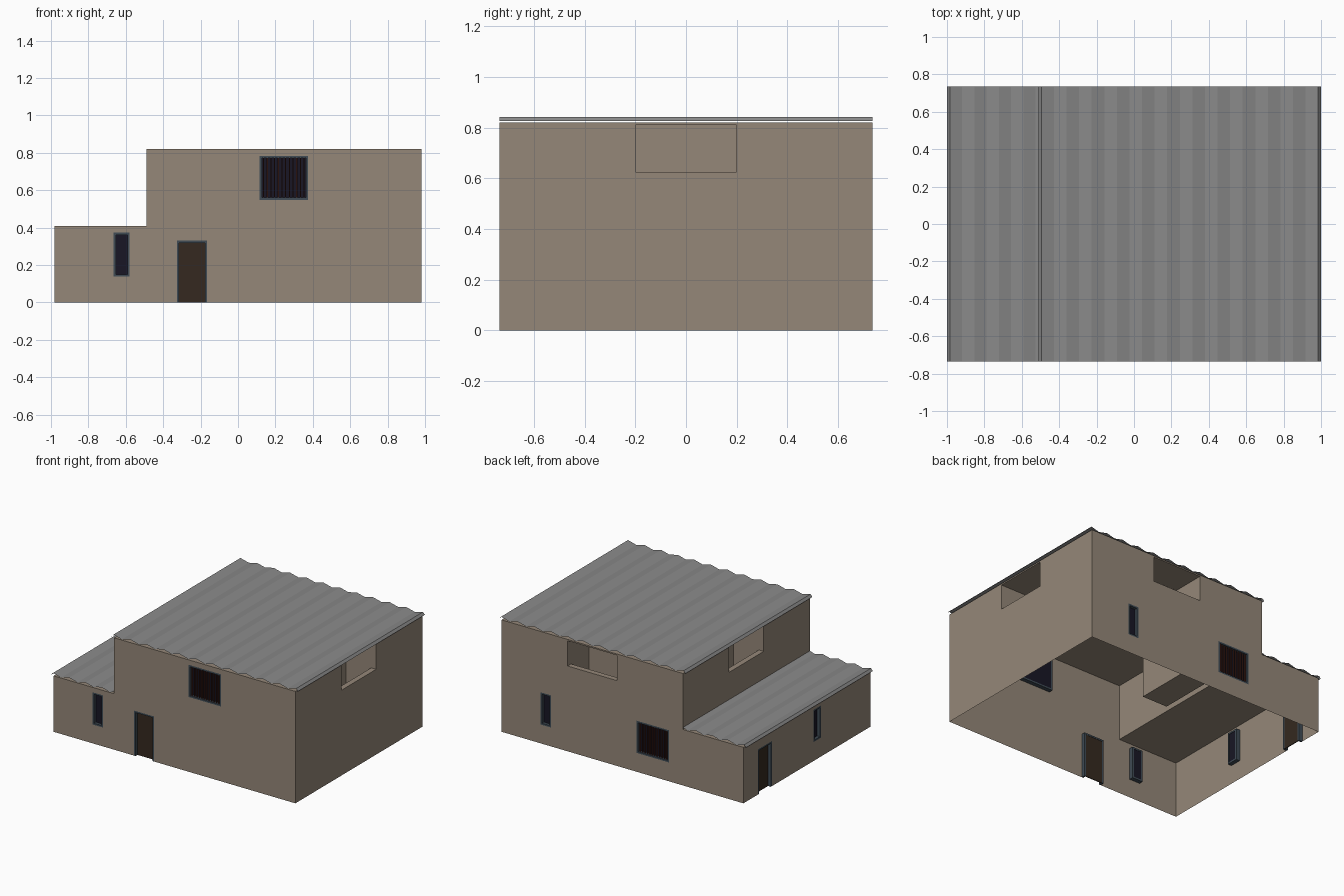
import bpy, bmesh
from mathutils import Vector

if "Cube" in bpy.data.objects:
    bpy.data.objects.remove(bpy.data.objects["Cube"])

X, Y, STEP = 0.98, 0.735, -0.49      # half sizes of the house, position of the step
LOW, HIGH = 0.41, 0.82               # heights of the two flat ceilings


def material(name, rgb):
    m = bpy.data.materials.new(name)
    m.diffuse_color = (*rgb, 1)
    m.use_nodes = True
    m.node_tree.nodes["Principled BSDF"].inputs["Base Color"].default_value = m.diffuse_color
    return m


WALL = material("plaster", (0.30, 0.245, 0.19))
ROOF = material("roof_sheet", (0.25, 0.25, 0.25))
FRAME = material("frame_paint", (0.05, 0.07, 0.09))
GLASS = material("dark_glass", (0.009, 0.008, 0.018))
DOOR = material("dark_wood", (0.035, 0.022, 0.014))
BAR = material("rusty_bars", (0.06, 0.015, 0.01))

# each side: map (along, inward depth, height) to the world
SIDES = {
    "front": lambda u, d, z: Vector((u, -Y + d, z)),
    "back": lambda u, d, z: Vector((u, Y - d, z)),
    "left": lambda u, d, z: Vector((-X + d, u, z)),
    "right": lambda u, d, z: Vector((X - d, u, z)),
    "step": lambda u, d, z: Vector((STEP + d, u, z)),
}


def finish(bm, name, mat):
    bmesh.ops.remove_doubles(bm, verts=bm.verts, dist=1e-5)
    bmesh.ops.recalc_face_normals(bm, faces=bm.faces)
    me = bpy.data.meshes.new(name)
    bm.to_mesh(me)
    bm.free()
    me.materials.append(mat)
    ob = bpy.data.objects.new(name, me)
    bpy.context.collection.objects.link(ob)
    return ob


def quad(bm, *pts):
    bm.faces.new([bm.verts.new(p) for p in pts])


def box(bm, side, u0, u1, d0, d1, z0, z1):
    P = SIDES[side]
    a, b = P(u0, d0, z0), P(u1, d1, z1)
    verts = bmesh.ops.create_cube(bm, size=1)["verts"]
    for v in verts:
        v.co = Vector([(a[i] + b[i]) / 2 + v.co[i] * abs(b[i] - a[i]) for i in range(3)])


def wall(bm, side, u0, u1, z0, z1, holes):
    """Flat wall divided along the openings, leaving them empty."""
    P = SIDES[side]
    us = sorted({u0, u1, *[h[0] for h in holes], *[h[1] for h in holes]})
    zs = sorted({z0, z1, *[h[2] for h in holes], *[h[3] for h in holes]})
    for a, b in zip(us, us[1:]):
        for c, d in zip(zs, zs[1:]):
            u, z = (a + b) / 2, (c + d) / 2
            if not any(h[0] < u < h[1] and h[2] < z < h[3] for h in holes):
                quad(bm, P(a, 0, c), P(b, 0, c), P(b, 0, d), P(a, 0, d))


def rect(centre, width, z0, z1):
    return (centre - width / 2, centre + width / 2, z0, z1)


# openings: kind, side, rectangle
openings = [
    ("small_window", "front", rect(-0.622, 0.086, 0.138, 0.374)),
    ("door", "front", rect(-0.246, 0.162, 0.0, 0.33)),
    ("large_window", "front", rect(0.245, 0.26, 0.548, 0.784)),
    ("small_window", "back", rect(0.622, 0.086, 0.138, 0.374)),
    ("large_window", "back", rect(-0.245, 0.26, 0.138, 0.374)),
    ("small_window", "left", rect(-0.12, 0.086, 0.138, 0.374)),
    ("door", "left", rect(0.487, 0.162, 0.0, 0.33)),
    ("balcony", "right", rect(0, 0.4, 0.625, 0.81)),
    ("balcony", "step", rect(0, 0.4, 0.625, 0.81)),
    ("balcony", "back", rect(0.245, 0.4, 0.625, 0.81)),
]

# walls and flat ceilings
notch = (-X, STEP, LOW, HIGH)
extents = {"front": (-X, X, 0, HIGH), "back": (-X, X, 0, HIGH), "left": (-Y, Y, 0, LOW),
           "right": (-Y, Y, 0, HIGH), "step": (-Y, Y, LOW, HIGH)}
for side, ext in extents.items():
    bm = bmesh.new()
    holes = [r for k, s, r in openings if s == side]
    wall(bm, side, *ext, holes + ([notch] if side in ("front", "back") else []))
    finish(bm, side + "_wall", WALL)
bm = bmesh.new()
for x0, x1, z in ((-X, STEP, LOW), (STEP, X, HIGH)):
    quad(bm, (x0, -Y, z), (x1, -Y, z), (x1, Y, z), (x0, Y, z))
finish(bm, "ceilings", WALL)


def balcony(side, u0, u1, z0, z1, deep=0.245, t=0.04):
    """Recessed balcony: swept section of ceiling, back, floor and parapet plus ends."""
    P = SIDES[side]
    bm = bmesh.new()
    sec = [(0, z1), (deep, z1), (deep, LOW), (t, LOW), (t, z0), (0, z0)]
    for a, b in zip(sec, sec[1:]):
        quad(bm, P(u0, *a), P(u1, *a), P(u1, *b), P(u0, *b))
    for u in (u0, u1):
        quad(bm, *[P(u, *p) for p in sec])
    finish(bm, side + "_balcony", WALL)


def fitting(kind, side, u0, u1, z0, z1, w=0.012, deep=0.03):
    """Frame lining the opening with a recessed pane, and bars on large windows."""
    name = side + "_" + kind
    bm = bmesh.new()
    box(bm, side, u0, u0 + w, 0, deep, z0, z1)
    box(bm, side, u1 - w, u1, 0, deep, z0, z1)
    box(bm, side, u0 + w, u1 - w, 0, deep, z1 - w, z1)
    if kind != "door":
        box(bm, side, u0 + w, u1 - w, 0, deep, z0, z0 + w)
    finish(bm, name + "_frame", FRAME)
    bm = bmesh.new()
    box(bm, side, u0 + w, u1 - w, 0.022, 0.028, z0 if kind == "door" else z0 + w, z1 - w)
    finish(bm, name + "_panel", DOOR if kind == "door" else GLASS)
    if kind == "large_window":
        bm = bmesh.new()
        n = 12
        for i in range(n):
            u = u0 + w + (u1 - u0 - 2 * w) * (i + 0.5) / n
            box(bm, side, u - 0.003, u + 0.003, 0.006, 0.016, z0 + w, z1 - w)
        finish(bm, name + "_bars", BAR)


for kind, side, r in openings:
    if kind == "balcony":
        balcony(side, *r)
    else:
        fitting(kind, side, *r)


def roof(name, prof):
    """Corrugated sheet swept from front to back."""
    bm = bmesh.new()
    for a, b in zip(prof, prof[1:]):
        quad(bm, (a[0], -Y, a[1]), (b[0], -Y, b[1]), (b[0], Y, b[1]), (a[0], Y, a[1]))
    finish(bm, name, ROOF)


def waves(start, half, count, valley, peak):
    return [(start + i * half, valley if i % 2 else peak) for i in range(count + 1)]


# upper roof ends in a folded lip on both sides, lower roof stops at the wall
top = waves(-0.495, 1.48 / 22, 22, 0.825, 0.842)
roof("upper_roof", [(-0.51, 0.825)] + top + [(1.0, 0.825)])
low = waves(-0.985, 0.0655, 7, 0.413, 0.43)
roof("lower_roof", [(-1.0, 0.413)] + low + [(STEP, 0.425)])
